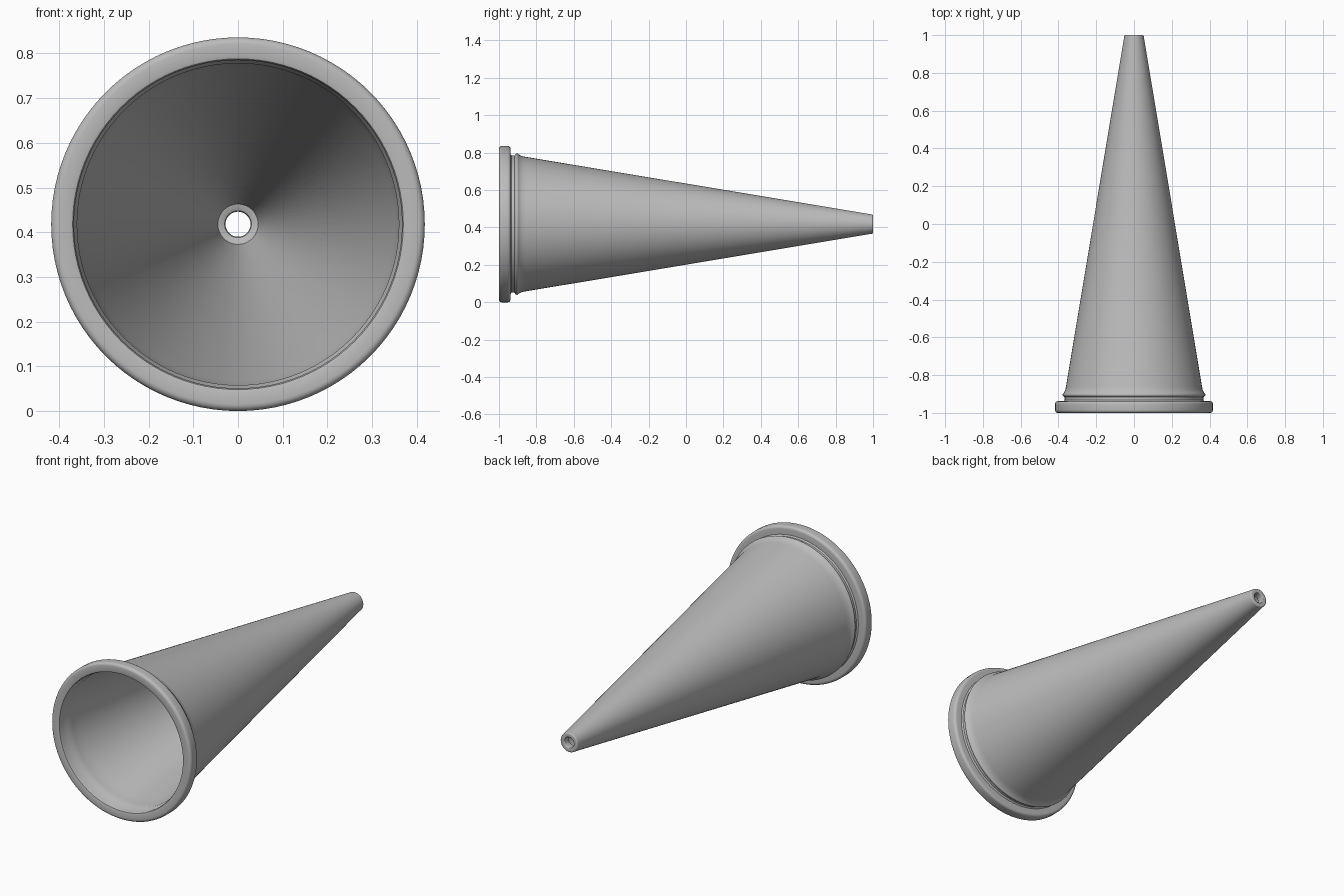
import bpy, bmesh, math
from mathutils import Vector, Matrix

cube = bpy.data.objects.get("Cube")
if cube:
    bpy.data.objects.remove(cube, do_unlink=True)

AXIS_Z = 0.418
SEGMENTS = 96

grey = bpy.data.materials.new("plain grey")
grey.use_nodes = True
colour = (0.5, 0.5, 0.5, 1)
grey.diffuse_color = colour
grey.node_tree.nodes["Principled BSDF"].inputs["Base Color"].default_value = colour


def arc(radius, y, size, start, end, steps=5):
    """Rounded corner as (radius, y) points, angles in degrees."""
    points = []
    for i in range(steps + 1):
        a = math.radians(start + (end - start) * i / steps)
        points.append((radius + size * math.cos(a), y + size * math.sin(a)))
    return points


def lathe(name, profile):
    """Revolve a closed (radius, y) profile about the horizontal axis."""
    bm = bmesh.new()
    verts = [bm.verts.new((r, y, 0)) for r, y in profile]
    edges = [bm.edges.new((v, verts[(i + 1) % len(verts)])) for i, v in enumerate(verts)]
    bmesh.ops.spin(bm, geom=verts + edges, cent=(0, 0, 0), axis=(0, 1, 0),
                   angle=math.tau, steps=SEGMENTS, use_merge=True)
    bmesh.ops.remove_doubles(bm, verts=bm.verts, dist=0.00001)
    bmesh.ops.recalc_face_normals(bm, faces=bm.faces)
    bmesh.ops.transform(bm, matrix=Matrix.Translation(Vector((0, 0, AXIS_Z))), verts=bm.verts)
    mesh = bpy.data.meshes.new(name)
    bm.to_mesh(mesh)
    bm.free()
    mesh.materials.append(grey)
    obj = bpy.data.objects.new(name, mesh)
    bpy.context.collection.objects.link(obj)
    bpy.ops.object.select_all(action="DESELECT")
    obj.select_set(True)
    bpy.context.view_layer.objects.active = obj
    bpy.ops.object.shade_smooth_by_angle(angle=math.radians(35))


# Rounded mouth flange, neck and bead
profile = [(0.376, -1.0)]
profile += arc(0.403, -0.985, 0.015, -90, 0)
profile += arc(0.403, -0.953, 0.015, 0, 90)
profile += [(0.374, -0.938), (0.367, -0.932), (0.367, -0.916)]
profile += arc(0.368, -0.904, 0.01, -60, 60)
# Outer cone and rounded tip
profile += [(0.364, -0.88), (0.36, -0.86), (0.052, 0.99)]
profile += arc(0.046, 0.994, 0.006, 0, 90, 3)
# Narrow outlet, inner shoulder and inner cone
profile += arc(0.032, 0.996, 0.004, 90, 180, 3)
profile += [(0.028, 0.965), (0.030, 0.96), (0.036, 0.957), (0.045, 0.955)]
profile += [(0.35, -0.86), (0.36, -0.9), (0.36, -0.935), (0.367, -0.945)]
profile += [(0.367, -0.99), (0.37, -0.998)]
lathe("hollow_cone", profile)
